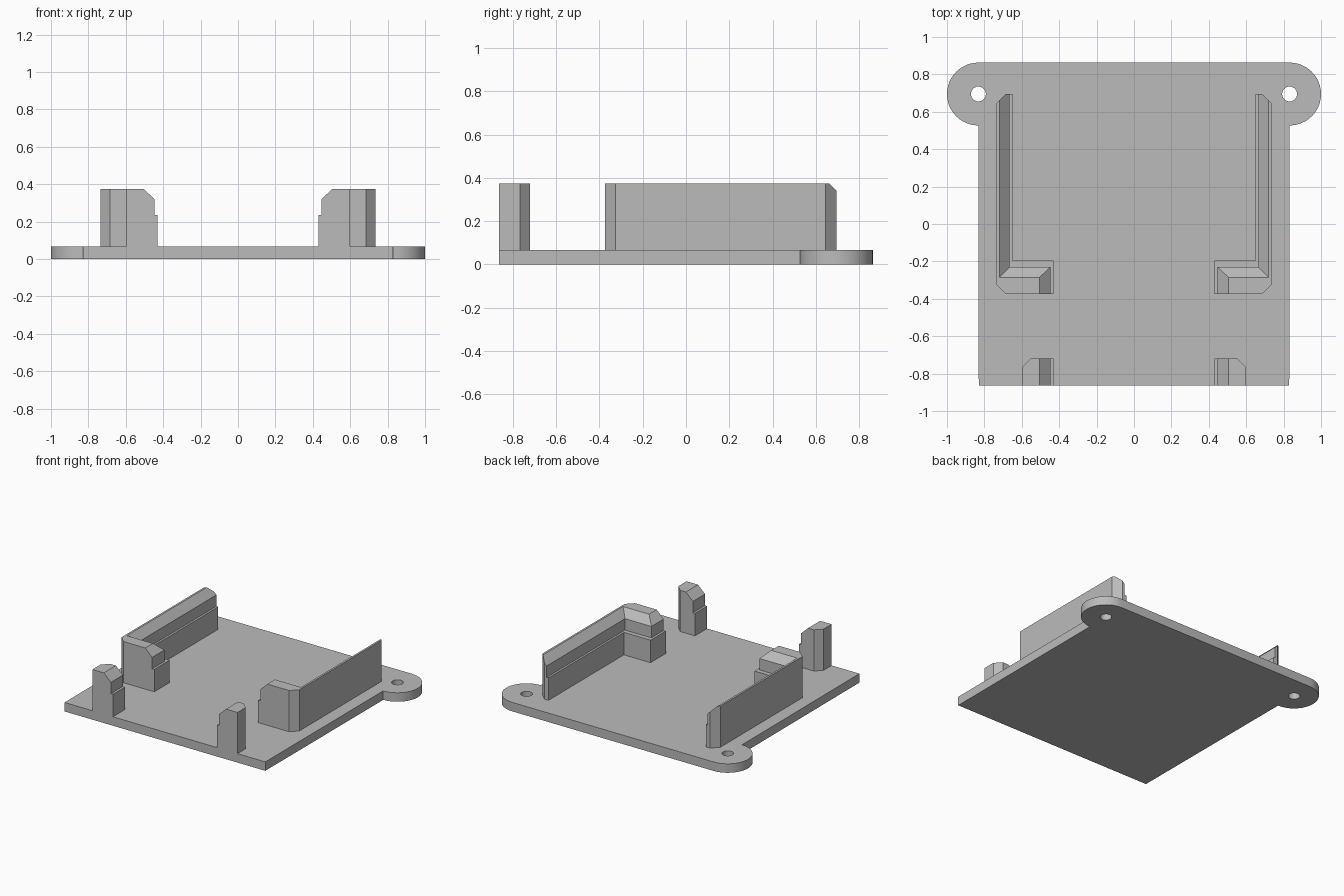
import bpy, bmesh, math
from mathutils import Vector

if "Cube" in bpy.data.objects:
    bpy.data.objects.remove(bpy.data.objects["Cube"])

PLATE_TOP, LEDGE, SHOULDER, TOP = 0.067, 0.235, 0.32, 0.375

grey = bpy.data.materials.new("plain grey")
grey.diffuse_color = (0.5, 0.5, 0.5, 1)
grey.use_nodes = True
grey.node_tree.nodes["Principled BSDF"].inputs["Base Color"].default_value = grey.diffuse_color


def finish(name, bm):
    bmesh.ops.recalc_face_normals(bm, faces=bm.faces[:])
    mesh = bpy.data.meshes.new(name)
    bm.to_mesh(mesh)
    bm.free()
    mesh.materials.append(grey)
    obj = bpy.data.objects.new(name, mesh)
    bpy.context.collection.objects.link(obj)
    return obj


def arc(cx, cy, r, start, end, n):
    return [(cx + r * math.cos(math.radians(start + (end - start) * i / n)),
             cy + r * math.sin(math.radians(start + (end - start) * i / n)))
            for i in range(n + 1)]


def base_plate():
    """Plate with two rounded, drilled ears at the back."""
    cx, cy, r = 0.832, 0.695, 0.168
    right = [(0.83, -0.863)] + arc(cx, cy, r, -90, 90, 24)
    loops = [right + [(-x, y) for x, y in reversed(right)]]
    loops += [arc(s * cx, cy, 0.04, 0, 360, 24)[:-1] for s in (-1, 1)]
    bm = bmesh.new()
    for loop in loops:
        vs = [bm.verts.new((x, y, 0)) for x, y in loop]
        for a, b in zip(vs, vs[1:] + vs[:1]):
            bm.edges.new((a, b))
    bmesh.ops.triangle_fill(bm, use_beauty=True, edges=bm.edges[:])
    bmesh.ops.dissolve_limit(bm, angle_limit=0.01, verts=[], edges=[
        e for e in bm.edges if len(e.link_faces) == 2])
    ext = bmesh.ops.extrude_face_region(bm, geom=bm.faces[:], use_keep_orig=True)
    bmesh.ops.translate(bm, vec=(0, 0, PLATE_TOP),
                        verts=[v for v in ext["geom"] if isinstance(v, bmesh.types.BMVert)])
    obj = finish("base_plate", bm)
    bpy.context.view_layer.objects.active = obj
    obj.select_set(True)
    bpy.ops.object.shade_smooth_by_angle(angle=math.radians(30))
    obj.select_set(False)


def stepped_block(name, lower, upper, crown, cuts):
    """Loft of a lower body, a set-back upper body and a sloped crown, with corners cut off."""
    for side, label in ((1, "right"), (-1, "left")):
        bm = bmesh.new()
        rings = [[bm.verts.new((x, y, z)) for x, y in ring] for ring, z in (
            (lower, PLATE_TOP), (lower, LEDGE), (upper, LEDGE),
            (upper, SHOULDER), (crown, TOP))]
        n = len(lower)
        for a, b in zip(rings, rings[1:]):
            for i in range(n):
                j = (i + 1) % n
                bm.faces.new((a[i], a[j], b[j], b[i]))
        bm.faces.new(rings[0])
        bm.faces.new(rings[-1])
        bmesh.ops.remove_doubles(bm, verts=bm.verts[:], dist=1e-5)
        # Slice off the vertical outer corners
        for point, normal in cuts:
            bmesh.ops.bisect_plane(bm, geom=bm.verts[:] + bm.edges[:] + bm.faces[:],
                                   plane_co=Vector((*point, 0)), plane_no=Vector((*normal, 0)),
                                   clear_outer=True)
            bmesh.ops.holes_fill(bm, edges=[e for e in bm.edges if e.is_boundary], sides=0)
        bmesh.ops.scale(bm, vec=(side, 1, 1), verts=bm.verts[:])
        finish(f"{label}_{name}", bm)


def wall_outline(end_x, step_y, wall_x):
    return [(0.735, 0.695), (0.735, -0.375), (end_x, -0.375),
            (end_x, step_y), (wall_x, step_y), (wall_x, 0.695)]


def peg_outline(inner_x):
    return [(0.60, -0.863), (0.60, -0.72), (inner_x, -0.72), (inner_x, -0.863)]


base_plate()

# L-shaped side walls
stepped_block("side_wall",
              wall_outline(0.43, -0.195, 0.65),
              wall_outline(0.447, -0.23, 0.665),
              wall_outline(0.505, -0.285, 0.72),
              [((0.735, 0.645), (1, 1)), ((0.735, -0.325), (1, -1))])

# Front pegs
stepped_block("front_peg", peg_outline(0.43), peg_outline(0.447), peg_outline(0.505),
              [((0.60, -0.767), (1, 1))])
